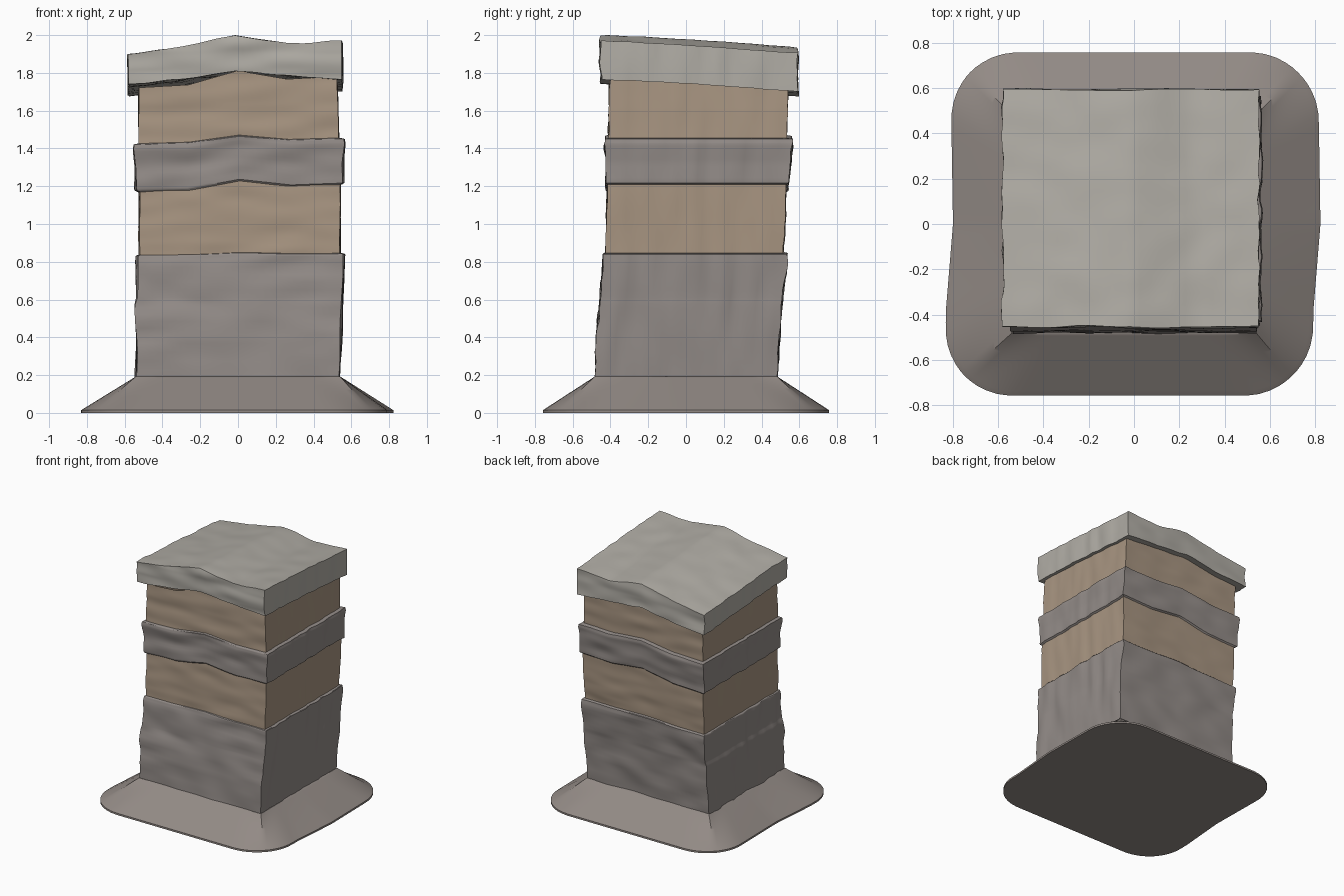
import bpy, bmesh
from mathutils import Vector, noise

if "Cube" in bpy.data.objects:
    bpy.data.objects.remove(bpy.data.objects["Cube"])


def material(name, rgb):
    m = bpy.data.materials.new(name)
    m.diffuse_color = (*rgb, 1)
    m.use_nodes = True
    m.node_tree.nodes["Principled BSDF"].inputs["Base Color"].default_value = m.diffuse_color
    return m


GREY = material("grey_stone", (0.29, 0.26, 0.245))
TAN = material("tan_stone", (0.39, 0.30, 0.22))
PALE = material("pale_stone", (0.44, 0.42, 0.38))
EARTH = material("earth", (0.29, 0.255, 0.235))


def lerp(a, b, t):
    return a + (b - a) * t


def sample(rows, f):
    """Interpolate a list of tuples, f running 0..1 over evenly spaced rows."""
    f = min(max(f, 0), 1) * (len(rows) - 1)
    i = min(int(f), len(rows) - 2)
    return [lerp(a, b, f - i) for a, b in zip(rows[i], rows[i + 1])]


def block(name, mat, shape, open_ends=False, cuts=27, rough=0.0):
    """Subdivided cube whose (u, v, w) coordinates in -1..1 are mapped by shape()."""
    bm = bmesh.new()
    bmesh.ops.create_cube(bm, size=2)
    bmesh.ops.subdivide_edges(bm, edges=bm.edges[:], cuts=cuts, use_grid_fill=True)
    if open_ends:
        ends = [f for f in bm.faces if abs(f.normal.z) > 0.9]
        bmesh.ops.delete(bm, geom=ends, context='FACES')
    for vert in bm.verts:
        u, v, w = vert.co
        p = Vector(shape(u, v, w))
        # weathering: vertical ripples on the sides, level courses front and back
        q = p.copy()
        if abs(u) > 0.99:
            p.x += rough * noise.noise((q.y * 13, q.z * 3, u * 5))
        if abs(v) > 0.99:
            p.y += rough * noise.noise((q.x * 4, q.z * 11, v * 5 + 9))
        if abs(w) > 0.99 and not open_ends:
            p.z += rough * 0.6 * noise.noise((q.x * 7, q.y * 7, w * 5))
        vert.co = p
    bmesh.ops.recalc_face_normals(bm, faces=bm.faces[:])
    me = bpy.data.meshes.new(name)
    bm.to_mesh(me)
    bm.free()
    ob = bpy.data.objects.new(name, me)
    bpy.context.collection.objects.link(ob)
    me.materials.append(mat)
    bpy.ops.object.select_all(action='DESELECT')
    bpy.context.view_layer.objects.active = ob
    ob.select_set(True)
    bpy.ops.object.shade_smooth_by_angle(angle=0.6)
    return ob


def course(name, mat, rows, rough):
    """One wall course; rows are (z, left, right, front, back, wave)."""
    def shape(u, v, w):
        z, x0, x1, y0, y1, wave = sample(rows, (w + 1) / 2)
        z += wave * (max(0, 1 - abs(u) * 2) - 0.3 + 0.5 * u)
        return lerp(x0, x1, (u + 1) / 2), lerp(y0, y1, (v + 1) / 2), z
    return block(name, mat, shape, True, rough=rough)


# Wall courses, bottom to top
course("lower_wall", GREY, [
    (0.18, -0.54, 0.535, -0.48, 0.48, 0),
    (0.40, -0.535, 0.545, -0.475, 0.495, 0),
    (0.57, -0.54, 0.55, -0.457, 0.505, 0),
    (0.61, -0.53, 0.55, -0.452, 0.51, 0),
    (0.80, -0.537, 0.56, -0.44, 0.535, 0),
    (0.84, -0.535, 0.56, -0.435, 0.535, 0.01),
    (0.845, -0.52, 0.535, -0.42, 0.51, 0.01)], 0.014)
course("lower_brick_course", TAN, [
    (0.84, -0.523, 0.54, -0.425, 0.515, 0.01),
    (1.00, -0.525, 0.54, -0.422, 0.525, 0.02),
    (1.21, -0.52, 0.54, -0.415, 0.53, 0.04)], 0.008)
course("middle_band", GREY, [
    (1.20, -0.52, 0.54, -0.415, 0.53, 0.04),
    (1.21, -0.54, 0.555, -0.424, 0.543, 0.04),
    (1.32, -0.538, 0.555, -0.42, 0.55, 0.035),
    (1.42, -0.55, 0.565, -0.43, 0.565, 0.03),
    (1.445, -0.547, 0.56, -0.427, 0.56, 0.03),
    (1.45, -0.525, 0.535, -0.41, 0.53, 0.03)], 0.014)
course("upper_brick_course", TAN, [
    (1.44, -0.525, 0.535, -0.411, 0.532, 0.03),
    (1.60, -0.525, 0.53, -0.408, 0.537, 0.03),
    (1.77, -0.523, 0.52, -0.405, 0.54, 0.06)], 0.008)

# Ridged capstone, tilting down to the back left
CAP_TOP = [(1.90,), (1.94,), (2.0,), (1.955,), (1.97,)]
CAP_BOTTOM = [(1.74,), (1.765,), (1.81,), (1.785,), (1.765,)]


def cap_shape(u, v, w):
    f = (u + 1) / 2
    top, low = sample(CAP_TOP, f)[0], sample(CAP_BOTTOM, f)[0]
    back = (v + 1) / 2
    z = lerp(low, top, (w + 1) / 2) - 0.065 * back ** 1.3
    return lerp(-0.58, 0.55, f), lerp(-0.453, 0.592, back), z


block("capstone", PALE, cap_shape, rough=0.012)


# Sloping earth skirt: rounded rectangle at the ground, rectangle at the wall
def skirt_shape(u, v, w):
    hx, hy, r = 0.81, 0.757, 0.30
    p = Vector((u * hx, v * hy))
    s = max(abs(u), abs(v))
    if s > 1e-6:
        e = Vector((u / s * hx, v / s * hy))
        q = Vector((max(-hx + r, min(hx - r, e.x)), max(-hy + r, min(hy - r, e.y))))
        d = e - q
        if d.length > r:
            d *= r / d.length
        p = (q + d) * s
    p.x += -0.025 * max(0, min(1, -v * 2)) + 0.012 * (1 - abs(v))
    t = max(0, (w + 0.85) / 1.85)
    z = 0.015 * min(1, (w + 1) / 0.15) + 0.178 * t
    return lerp(p.x, u * 0.54, t), lerp(p.y, v * 0.482, t), z


block("ground_skirt", EARTH, skirt_shape)
